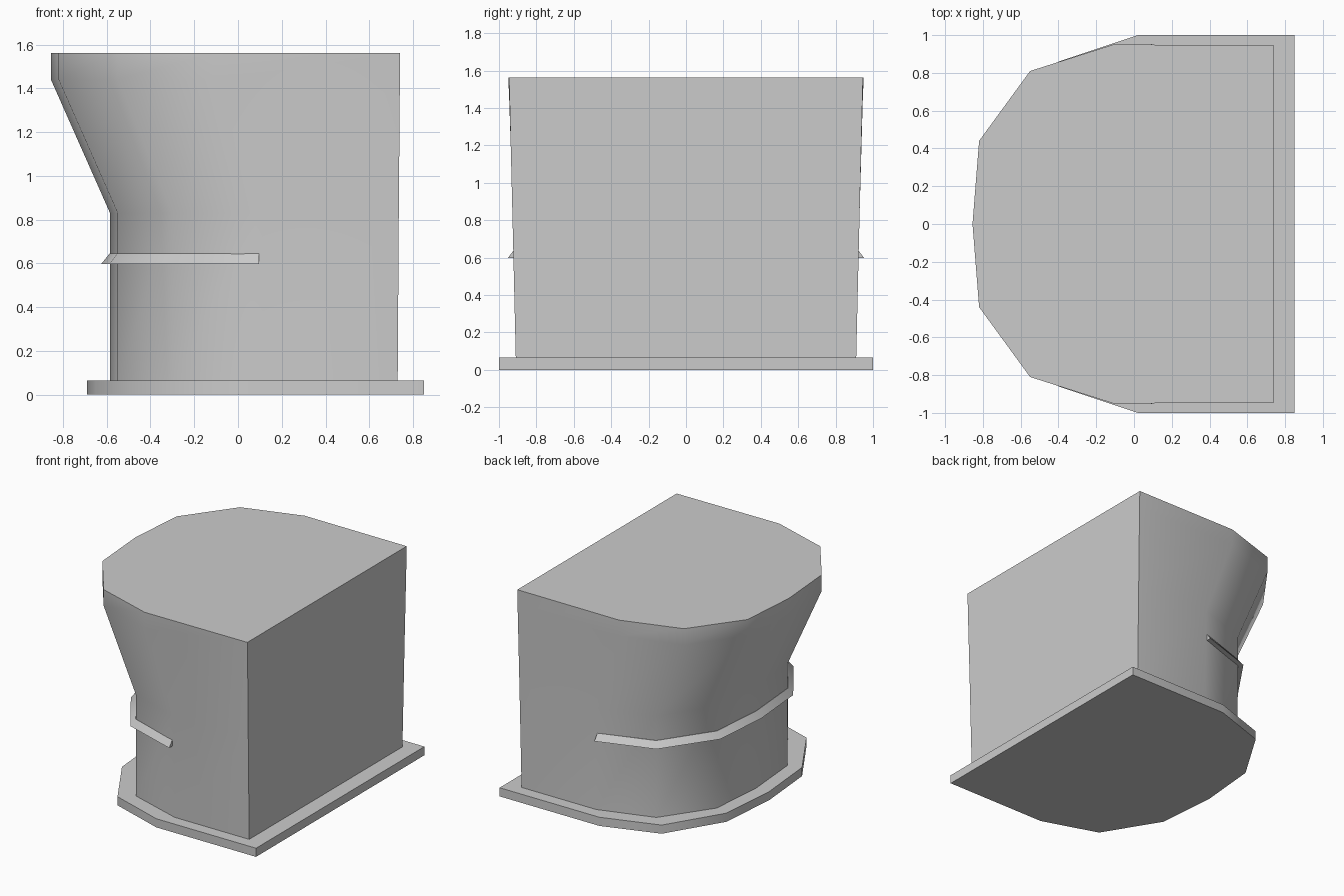
import bpy
import bmesh
import math
from mathutils import Vector

cube = bpy.data.objects.get("Cube")
if cube:
    bpy.data.objects.remove(cube, do_unlink=True)

grey = bpy.data.materials.new("plain grey")
grey.use_nodes = True
grey.diffuse_color = (0.6, 0.6, 0.6, 1)
grey.node_tree.nodes["Principled BSDF"].inputs["Base Color"].default_value = (0.6, 0.6, 0.6, 1)


def mirrored(half):
    """Outline from the +y end round the bow to the -y end."""
    return half + [(x, -y) for x, y in reversed(half) if y > 0]


def loft(name, rings, closed_path=False):
    """Skin equal rings of points and cap the first and last, or close the tube."""
    bm = bmesh.new()
    loops = [[bm.verts.new(p) for p in ring] for ring in rings]
    for a, b in zip(loops, loops[1:]):
        for i in range(len(a)):
            j = (i + 1) % len(a)
            bm.faces.new((a[i], a[j], b[j], b[i]))
    bm.faces.new(loops[0])
    bm.faces.new(loops[-1])
    bmesh.ops.recalc_face_normals(bm, faces=bm.faces)
    mesh = bpy.data.meshes.new(name)
    bm.to_mesh(mesh)
    bm.free()
    mesh.materials.append(grey)
    obj = bpy.data.objects.new(name, mesh)
    bpy.context.collection.objects.link(obj)
    bpy.ops.object.select_all(action='DESELECT')
    obj.select_set(True)
    bpy.context.view_layer.objects.active = obj
    bpy.ops.object.shade_smooth_by_angle(angle=math.radians(42))
    return obj


def at(outline, z):
    return [(x, y, z) for x, y in outline]


# Base plate
base = mirrored([(0.85, 1), (0.02, 1), (-0.4, 0.86), (-0.65, 0.45), (-0.69, 0)])
loft("base_plate", [at(base, 0), at(base, 0.065)])

# Body: straight lower wall, flared overhang, short upright rim
foot = mirrored([(0.73, 0.91), (0.11, 0.91), (-0.3, 0.78), (-0.55, 0.42), (-0.585, 0)])
waist = mirrored([(0.735, 0.928), (0.11, 0.925), (-0.3, 0.785), (-0.55, 0.42), (-0.585, 0)])
rim = mirrored([(0.74, 0.943), (-0.11, 0.945), (-0.55, 0.81), (-0.82, 0.44), (-0.855, 0)])
top = mirrored([(0.74, 0.946), (-0.11, 0.95), (-0.55, 0.81), (-0.82, 0.44), (-0.855, 0)])
loft("body", [at(foot, 0.065), at(waist, 0.83), at(rim, 1.44), at(top, 1.562)])

# Wedge-shaped ledge wrapped around the curved side
path = mirrored([(0.095, 0.915), (-0.3, 0.783), (-0.55, 0.42), (-0.585, 0)])
sections = []
for i, (x, y) in enumerate(path):
    before = Vector(path[max(i - 1, 0)])
    after = Vector(path[min(i + 1, len(path) - 1)])
    along = (after - before).normalized()
    out = Vector((along.y, -along.x)) * 0.04
    if i in (0, len(path) - 1):
        out.x = 0
    inner = Vector((x, y)) + out * 0.05
    hidden = Vector((x, y)) + out * -0.5
    edge = Vector((x, y)) + out
    sections.append([(*hidden, 0.598), (*edge, 0.598), (*inner, 0.645), (*hidden, 0.645)])
loft("ledge", sections)
